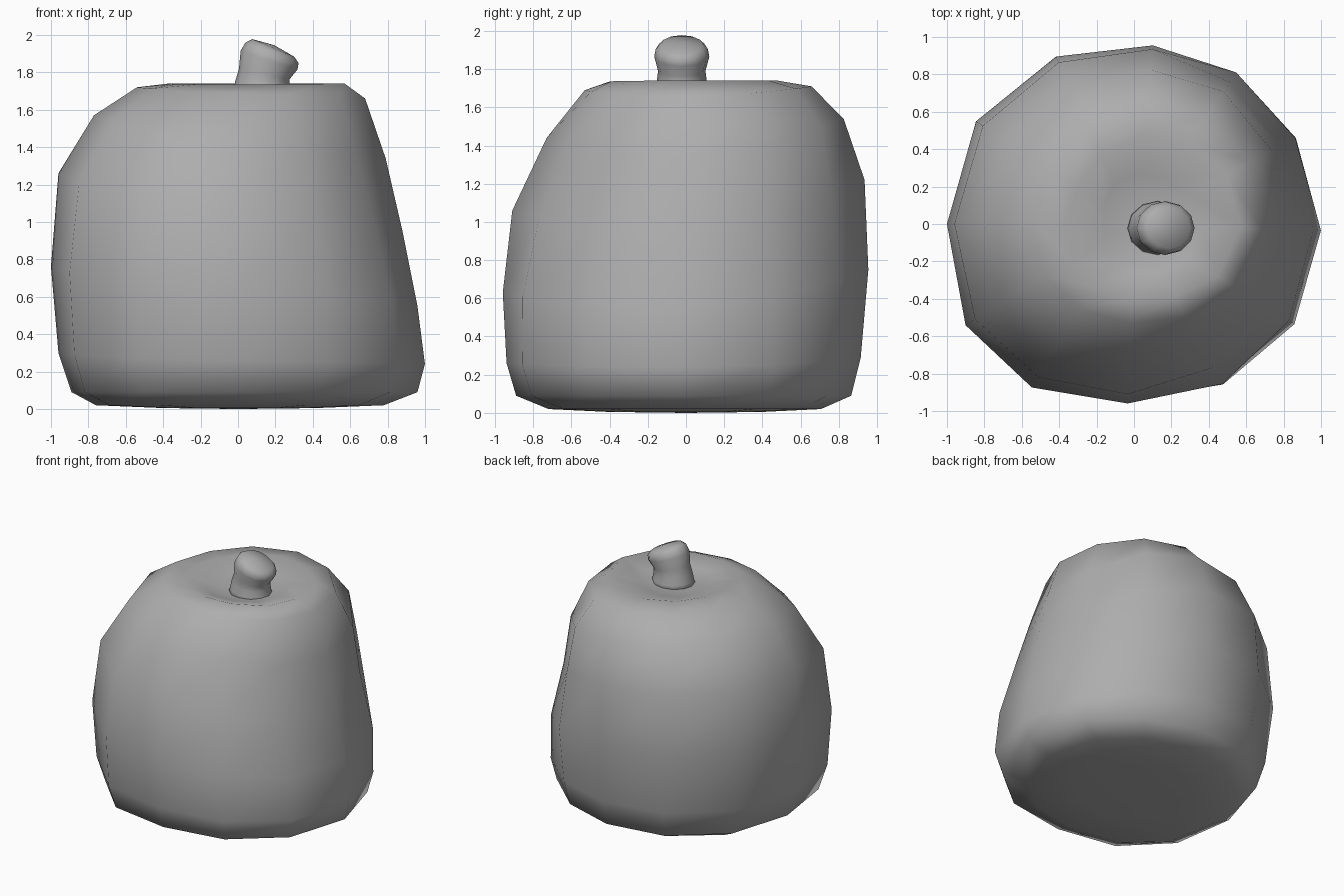
import bpy, bmesh
from math import sin, cos, pi, radians

if "Cube" in bpy.data.objects:
    bpy.data.objects.remove(bpy.data.objects["Cube"])

SIDES = 12
grey = bpy.data.materials.new("grey")
grey.diffuse_color = (.42, .42, .42, 1)
grey.use_nodes = True
grey.node_tree.nodes["Principled BSDF"].inputs["Base Color"].default_value = grey.diffuse_color


def loft(name, rings, bottom, top):
    """Skin a stack of closed rings and close both ends."""
    bm = bmesh.new()
    loops = [[bm.verts.new(p) for p in ring] for ring in rings]
    for a, b in zip(loops, loops[1:]):
        for i in range(len(a)):
            j = (i + 1) % len(a)
            bm.faces.new((a[i], a[j], b[j], b[i]))
    for loop, point in ((loops[0], bottom), (loops[-1], top)):
        tip = bm.verts.new(point)
        for i in range(len(loop)):
            bm.faces.new((loop[i], loop[(i + 1) % len(loop)], tip))
    bmesh.ops.recalc_face_normals(bm, faces=bm.faces)
    mesh = bpy.data.meshes.new(name)
    bm.to_mesh(mesh)
    bm.free()
    mesh.shade_smooth()
    mesh.materials.append(grey)
    obj = bpy.data.objects.new(name, mesh)
    bpy.context.collection.objects.link(obj)
    return obj


# Body profiles (radius, height) for the right, back, left and front sides
profiles = [
    [(.42, .005), (.78, .02), (.96, .09), (1.0, .24), (.96, .55), (.88, .95),
     (.79, 1.34), (.68, 1.66), (.57, 1.74), (.36, 1.69), (.25, 1.67)],
    [(.40, .005), (.71, .02), (.87, .09), (.92, .29), (.96, .75), (.94, 1.22),
     (.83, 1.54), (.66, 1.71), (.48, 1.74), (.27, 1.69), (.13, 1.67)],
    [(.40, .005), (.76, .02), (.89, .09), (.96, .30), (1.0, .76), (.96, 1.26),
     (.77, 1.57), (.54, 1.72), (.37, 1.74), (.16, 1.69), (.03, 1.67)],
    [(.40, .005), (.72, .02), (.89, .09), (.94, .26), (.96, .63), (.91, 1.06),
     (.73, 1.44), (.53, 1.69), (.40, 1.735), (.27, 1.69), (.15, 1.67)],
]
# Bulge (+) or dent (-) of each diagonal, from bottom to top
diagonals = [
    [0, 0, 0, 0, .02, -.01, .04, .035, .02, 0, 0],       # back right
    [0, 0, 0, 0, .02, .01, -.01, -.04, -.04, 0, 0],      # back left
    [0, .06, .075, .075, .07, .05, .03, .01, 0, 0, 0],   # front left
    [0, 0, .02, .03, .02, -.03, -.035, 0, 0, 0, 0],      # front right
]
directions = [-2, 28, 56, 84, 115, 147, 180, 211, 238, 268, 299, 328]


def body_ring(level):
    ring = []
    for i, angle in enumerate(directions):
        k, t = i // 3, (i % 3) / 3
        blend = (1 - cos(t * pi)) / 2
        (r0, z0), (r1, z1) = profiles[k][level], profiles[(k + 1) % 4][level]
        r = r0 + (r1 - r0) * blend + diagonals[k][level] * sin(t * pi)
        a = radians(angle)
        ring.append((r * cos(a), r * sin(a), z0 + (z1 - z0) * blend))
    return ring


loft("fruit_body", [body_ring(n) for n in range(11)], (0, 0, 0), (.11, -.01, 1.67))

# Leaning stem sections: centre x, centre z, radius, tilt
stem = [(.125, 1.65, .165, .0), (.128, 1.69, .155, .05), (.13, 1.74, .145, .1),
        (.14, 1.79, .138, .2), (.166, 1.865, .16, .32), (.182, 1.905, .152, .37),
        (.189, 1.93, .122, .4)]


def stem_ring(cx, cz, r, tilt):
    pts = []
    for i in range(SIDES):
        a = 2 * pi * i / SIDES
        u = r * cos(a)
        pts.append((cx + u * cos(tilt), -.022 + r * .9 * sin(a), cz - u * sin(tilt)))
    return pts


loft("stem", [stem_ring(*s) for s in stem], (.125, -.02, 1.65), (.194, -.02, 1.945))
